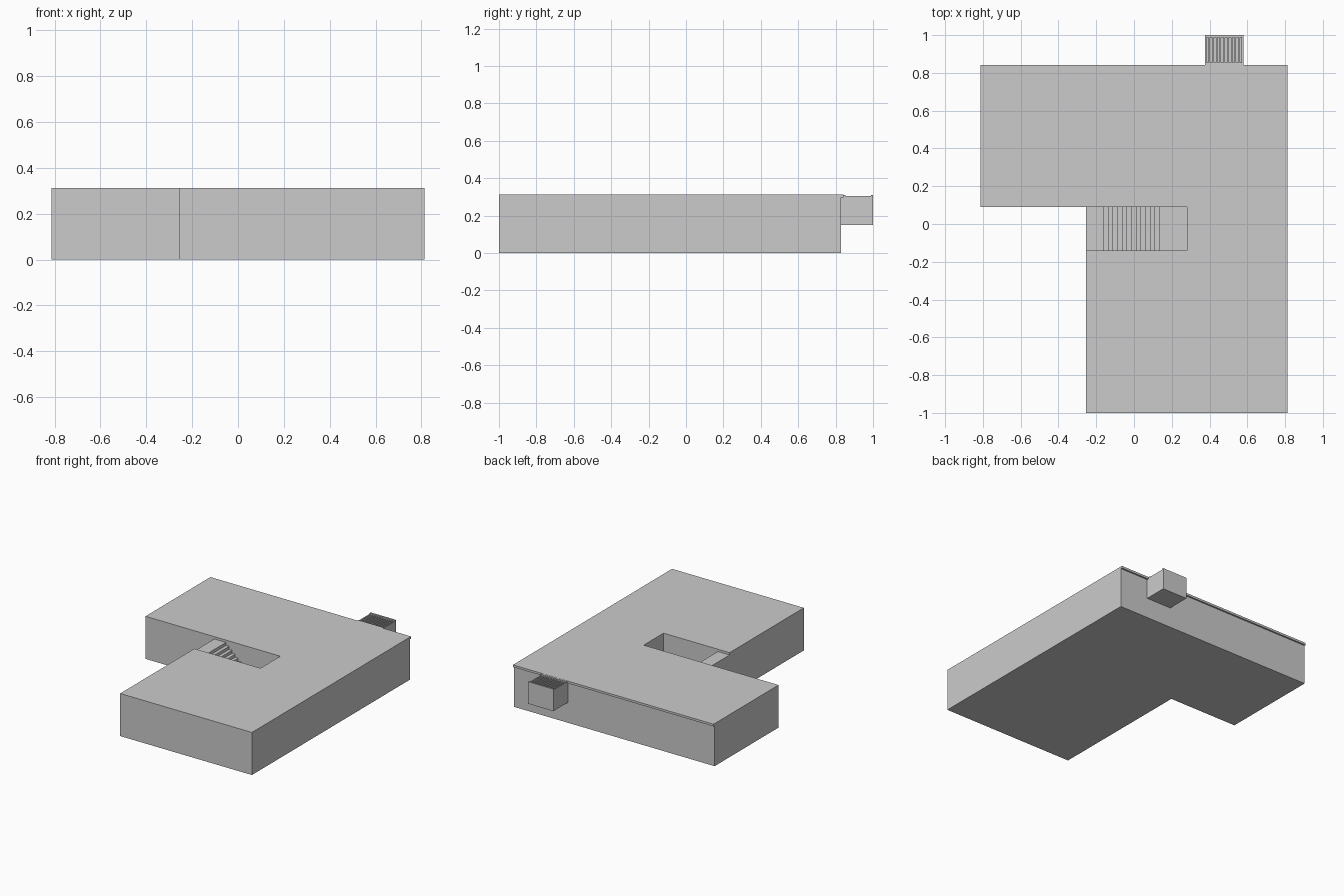
import bpy, bmesh
from mathutils import Vector

if "Cube" in bpy.data.objects:
    bpy.data.objects.remove(bpy.data.objects["Cube"])


def prism(name, pts, to3d, depth):
    """Flat outline mapped to 3D with to3d, then extruded along the depth vector."""
    bm = bmesh.new()
    face = bm.faces.new([bm.verts.new(to3d(*p)) for p in pts])
    ext = bmesh.ops.extrude_face_region(bm, geom=[face], use_keep_orig=True)
    verts = [g for g in ext["geom"] if isinstance(g, bmesh.types.BMVert)]
    bmesh.ops.translate(bm, verts=verts, vec=Vector(depth))
    bmesh.ops.recalc_face_normals(bm, faces=bm.faces)
    return finish(name, bm)


def boxes(name, spans):
    """One object made of axis-aligned boxes (x0, x1, y0, y1, z0, z1)."""
    bm = bmesh.new()
    for x0, x1, y0, y1, z0, z1 in spans:
        vs = bmesh.ops.create_cube(bm, size=1)["verts"]
        bmesh.ops.scale(bm, verts=vs, vec=(x1 - x0, y1 - y0, z1 - z0))
        bmesh.ops.translate(bm, verts=vs, vec=((x0 + x1) / 2, (y0 + y1) / 2, (z0 + z1) / 2))
    return finish(name, bm)


def finish(name, bm):
    me = bpy.data.meshes.new(name)
    bm.to_mesh(me)
    bm.free()
    ob = bpy.data.objects.new(name, me)
    bpy.context.collection.objects.link(ob)
    return ob


W, TOP = 0.813, 0.312           # half width, roof height
L, R = -0.255, 0.28             # stairwell ends in x
S0, S1 = -0.14, 0.09            # stairwell sides in y
BACK = 0.83

# L-shaped basement block, with the stairwell left open in its outline
outline = [(-W, S1), (R, S1), (R, S0), (L, S0), (L, -1), (W, -1), (W, BACK), (-W, BACK)]
prism("basement_block", outline, lambda x, y: (x, y, 0), (0, 0, TOP))

# Thin slab edge overhanging the back wall
boxes("slab_edge", [(-W, W, BACK, 0.842, 0.296, TOP)])

# Stairs: landing, thirteen steps down, lower floor
n, x0, x1, z_land, z_floor = 13, -0.16, 0.137, 0.295, 0.008
run, rise = (x1 - x0) / (n - 1), (z_land - z_floor) / n
profile = [(L, 0), (L, z_land)]
for i in range(n):
    x = x0 + i * run
    profile += [(x, z_land - i * rise), (x, z_land - (i + 1) * rise)]
profile += [(R, z_floor), (R, 0)]
prism("stairs", profile, lambda x, z: (x, S0, z), (0, S1 - S0, 0))

# Light well: hollow box hung on the back wall
a, b, y0, y1, zb, zt, t = 0.375, 0.58, BACK, 1.0, 0.15, 0.298, 0.012
boxes("light_well", [
    (a, b, y0, y1, zb, zb + t),
    (a, a + t, y0, y1, zb + t, zt),
    (b - t, b, y0, y1, zb + t, zt),
    (a + t, b - t, y1 - t, y1, zb + t, zt),
])

# Raised rims in front of and behind the grate
boxes("well_rims", [(a, b, 0.842, 0.854, zt - 0.008, 0.311),
                    (a, b, y1 - t, y1, zt, 0.311)])

# Grate bars running between the rims
bars, pitch = 11, (b - a - 0.008) / 10
boxes("grate_bars", [(a + i * pitch, a + i * pitch + 0.008, 0.854, y1 - t, 0.29, 0.304)
                     for i in range(bars)])
